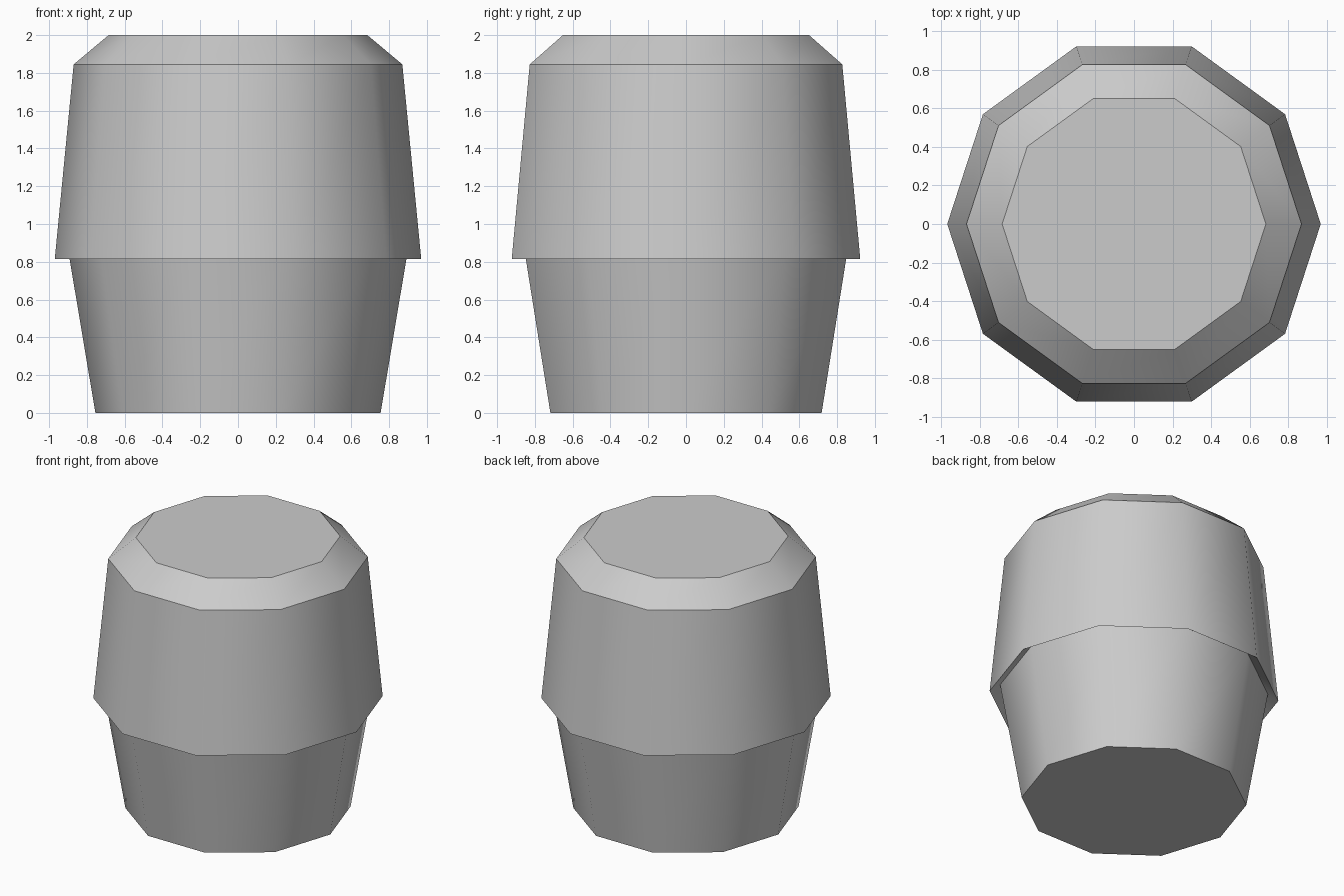
import bpy, bmesh, math

if "Cube" in bpy.data.objects:
    bpy.data.objects.remove(bpy.data.objects["Cube"])

SIDES = 10

# (radius, height) outline: tapered base, undercut lip, overhanging upper body, bevelled top
PROFILE = [(0.755, 0.0), (0.90, 0.865), (0.97, 0.815), (0.87, 1.845), (0.685, 2.0)]


def lathe(name, profile, sides):
    bm = bmesh.new()
    rings = []
    for r, z in profile:
        rings.append([bm.verts.new((r * math.cos(math.tau * i / sides),
                                    r * math.sin(math.tau * i / sides), z))
                      for i in range(sides)])
    for low, high in zip(rings, rings[1:]):
        for i in range(sides):
            j = (i + 1) % sides
            bm.faces.new((low[i], low[j], high[j], high[i]))
    # Flat bottom and top
    bm.faces.new(rings[0][::-1])
    bm.faces.new(rings[-1])
    bmesh.ops.recalc_face_normals(bm, faces=bm.faces)
    mesh = bpy.data.meshes.new(name)
    bm.to_mesh(mesh)
    bm.free()
    obj = bpy.data.objects.new(name, mesh)
    bpy.context.collection.objects.link(obj)
    return obj


# Stepped ten-sided barrel, smooth around the sides with sharp rims
barrel = lathe("barrel_body", PROFILE, SIDES)
bpy.context.view_layer.objects.active = barrel
barrel.select_set(True)
bpy.ops.object.shade_smooth_by_angle(angle=math.radians(40))
